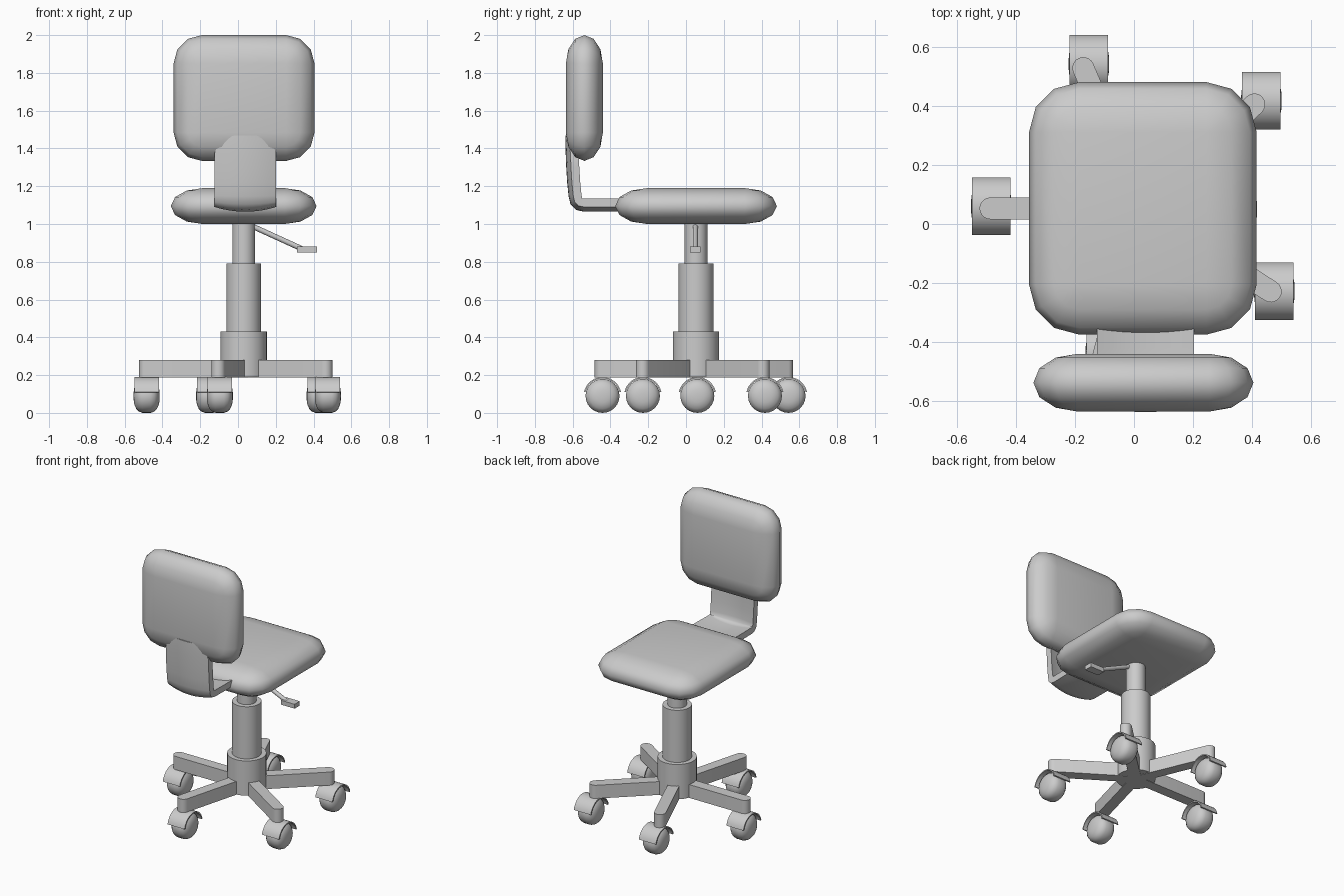
import bpy, bmesh, math
from mathutils import Vector, Matrix

if "Cube" in bpy.data.objects:
    bpy.data.objects.remove(bpy.data.objects["Cube"])

CX, CY = 0.03, 0.053   # column axis


def make(name, bm, smooth=40):
    bmesh.ops.recalc_face_normals(bm, faces=bm.faces)
    me = bpy.data.meshes.new(name)
    bm.to_mesh(me)
    bm.free()
    ob = bpy.data.objects.new(name, me)
    bpy.context.collection.objects.link(ob)
    bpy.ops.object.select_all(action='DESELECT')
    ob.select_set(True)
    bpy.context.view_layer.objects.active = ob
    if smooth:
        bpy.ops.object.shade_smooth_by_angle(angle=math.radians(smooth))
    return ob


def skin(bm, rings, closed=True, caps=True):
    """Join equal-length rings of points with quads."""
    vs = [[bm.verts.new(p) for p in r] for r in rings]
    n = len(vs[0])
    for a, b in zip(vs, vs[1:]):
        for i in range(n if closed else n - 1):
            j = (i + 1) % n
            bm.faces.new((a[i], a[j], b[j], b[i]))
    if caps:
        bm.faces.new(vs[0])
        bm.faces.new(vs[-1])


def cushion(name, centre, hu, hv, ht, r, upright=False, seg=3):
    """Pillow: rounded rectangle hu x hv, thickness 2*ht, corner radius r."""
    bm = bmesh.new()
    rings = []
    for k in range(-seg, seg + 1):
        th = k * math.pi / 2 / seg
        rad, t = r * math.cos(th), ht * math.sin(th)
        ring = []
        for q, (sx, sy) in enumerate(((1, 1), (-1, 1), (-1, -1), (1, -1))):
            for i in range(seg + 1):
                a = (q + i / seg) * math.pi / 2
                u = sx * (hu - r) + rad * math.cos(a)
                v = sy * (hv - r) + rad * math.sin(a)
                p = (u, t, v) if upright else (u, v, t)
                ring.append(Vector(centre) + Vector(p))
        rings.append(ring)
    skin(bm, rings)
    bmesh.ops.remove_doubles(bm, verts=bm.verts, dist=1e-4)
    return make(name, bm, 60)


def cylinder(name, r, z0, z1):
    bm = bmesh.new()
    bmesh.ops.create_cone(bm, cap_ends=True, segments=32, radius1=r, radius2=r, depth=z1 - z0,
                          matrix=Matrix.Translation((CX, CY, (z0 + z1) / 2)))
    return make(name, bm)


# Cushions
cushion("seat", (0.03, 0.053, 1.095), 0.386, 0.428, 0.095, 0.17)
cushion("backrest", (0.032, -0.538, 1.667), 0.373, 0.333, 0.098, 0.15, upright=True)

# Column
cylinder("gas_post", 0.06, 0.75, 1.03)
cylinder("column_sleeve", 0.092, 0.40, 0.79)
cylinder("base_hub", 0.123, 0.19, 0.43)

# Back bracket: bowed bent plate, rows of (y, z, half width)
rows = [(-0.25, 1.087, .165), (-0.42, 1.087, .165), (-0.54, 1.087, .163), (-0.572, 1.094, .163),
        (-0.592, 1.115, .163), (-0.60, 1.15, .163), (-0.607, 1.22, .163), (-0.612, 1.30, .163),
        (-0.615, 1.375, .163), (-0.616, 1.42, .145), (-0.616, 1.45, .11), (-0.616, 1.468, .06)]
bm = bmesh.new()
rings = []
for k, (y, z, hw) in enumerate(rows):
    a, b = rows[max(k - 1, 0)], rows[min(k + 1, len(rows) - 1)]
    d = Vector((0, b[0] - a[0], b[1] - a[1])).normalized()
    n = Vector((0, d.z, -d.y))
    front, back = [], []
    for i in range(9):
        u = -1 + i / 4
        p = Vector((0.039 + hw * u, y, z)) + n * 0.025 * (u * hw / .163) ** 2
        front.append(p + n * 0.022)
        back.append(p - n * 0.022)
    rings.append(front + back[::-1])
skin(bm, rings)
make("back_bracket", bm)

# Height lever: rod and paddle
p0, p1 = Vector((0.05, 0.05, 1.0)), Vector((0.34, 0.05, 0.868))
d = p1 - p0
bm = bmesh.new()
bmesh.ops.create_cone(bm, cap_ends=True, segments=12, radius1=0.014, radius2=0.014, depth=d.length,
                      matrix=Matrix.Translation((p0 + p1) / 2) @ d.to_track_quat('Z', 'Y').to_matrix().to_4x4())
make("lever_rod", bm)
bm = bmesh.new()
bmesh.ops.create_cube(bm, size=1, matrix=Matrix.Translation((0.365, 0.05, 0.865))
                      @ Matrix.Diagonal((0.105, 0.056, 0.03, 1)))
make("lever_paddle", bm, 0)

# Five base arms with rounded tips
ARM_W, ARM_L = 0.037, 0.517
for k, deg in enumerate((180, 113, 43, -33, -105)):
    rot = Matrix.Translation((CX, CY, 0)) @ Matrix.Rotation(math.radians(deg), 4, 'Z')
    outline = [(0, -ARM_W)] + [(ARM_L + ARM_W * math.cos(a), ARM_W * math.sin(a))
                               for a in [math.pi * (i / 10 - .5) for i in range(11)]] + [(0, ARM_W)]
    bm = bmesh.new()
    skin(bm, [[rot @ Vector((x, y, z)) for x, y in outline] for z in (0.188, 0.28)])
    make(f"base_arm_{k + 1}", bm)

# Casters: domed wheel and curved hood, all facing the same way
WHEEL = [(0.069, 0.012), (0.067, 0.035), (0.063, 0.05), (0.055, 0.068), (0.042, 0.082), (0.022, 0.09)]
PROFILE = WHEEL + [(-x, r) for x, r in reversed(WHEEL)]
CASTERS = [(-0.484, 0.06), (-0.153, 0.543), (0.432, 0.418), (0.476, -0.228), (-0.096, -0.442)]
for k, (x, y) in enumerate(CASTERS):
    c = Vector((x, y, 0.09))
    bm = bmesh.new()
    skin(bm, [[c + Vector((px, r * math.cos(t), r * math.sin(t)))
               for t in [i * math.tau / 24 for i in range(24)]] for px, r in PROFILE])
    make(f"caster_wheel_{k + 1}", bm, 60)

    bm = bmesh.new()
    rings = []
    for i in range(17):
        t = math.radians(12 + 156 * i / 16)
        rings.append([c + Vector((sx, r * math.cos(t), r * math.sin(t)))
                      for sx, r in ((-.065, .092), (.065, .092), (.065, .1), (-.065, .1))])
    skin(bm, rings)
    make(f"caster_hood_{k + 1}", bm)
